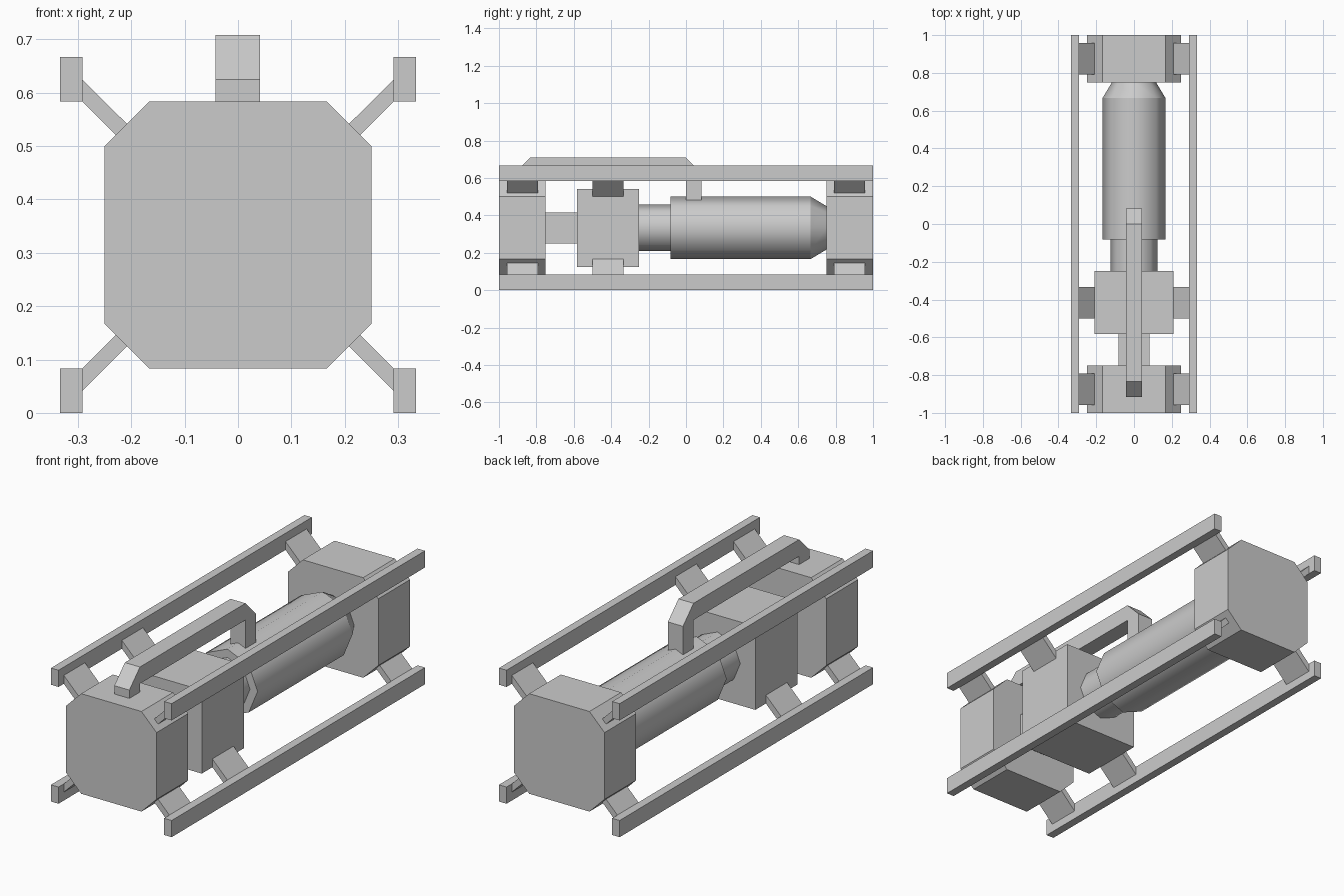
import bpy, bmesh, math

if "Cube" in bpy.data.objects:
    bpy.data.objects.remove(bpy.data.objects["Cube"])

CZ = 1 / 3  # height of the central axis


def finish(bm, name):
    bmesh.ops.recalc_face_normals(bm, faces=bm.faces)
    me = bpy.data.meshes.new(name)
    bm.to_mesh(me)
    bm.free()
    ob = bpy.data.objects.new(name, me)
    bpy.context.collection.objects.link(ob)
    return ob


def prism(name, points, direction):
    """Extrude a closed 3D outline along a direction."""
    bm = bmesh.new()
    face = bm.faces.new([bm.verts.new(p) for p in points])
    ext = bmesh.ops.extrude_face_region(bm, geom=[face], use_keep_orig=True)
    verts = [v for v in ext["geom"] if isinstance(v, bmesh.types.BMVert)]
    bmesh.ops.translate(bm, verts=verts, vec=direction)
    return finish(bm, name)


def along_y(name, outline, y0, y1):
    return prism(name, [(x, y0, z) for x, z in outline], (0, y1 - y0, 0))


def rect(x0, x1, z0, z1):
    return [(x0, z0), (x1, z0), (x1, z1), (x0, z1)]


def lathe(name, profile, sides=8):
    """Capped body around the y axis from (y, radius) pairs, smooth around, sharp at rings."""
    bm = bmesh.new()
    rings = []
    for y, r in profile:
        rings.append([bm.verts.new((r * math.cos(a), y, CZ + r * math.sin(a)))
                      for a in (i * math.tau / sides for i in range(sides))])
    for a, b in zip(rings, rings[1:]):
        for i in range(sides):
            j = (i + 1) % sides
            bm.faces.new((a[i], a[j], b[j], b[i])).smooth = True
    bm.faces.new(rings[0])
    bm.faces.new(rings[-1])
    for ring in rings:
        for i in range(sides):
            bm.edges.get((ring[i], ring[(i + 1) % sides])).smooth = False
    return finish(bm, name)


# Chamfered end blocks
octagon = [(sx * x, CZ + sz * z) for sx, sz, pts in (
    (1, 1, ((0.25, 0.1667), (0.1667, 0.25))),
    (-1, 1, ((0.1667, 0.25), (0.25, 0.1667))),
    (-1, -1, ((0.25, 0.1667), (0.1667, 0.25))),
    (1, -1, ((0.1667, 0.25), (0.25, 0.1667)))) for x, z in pts]
along_y("front_end_block", octagon, -1, -0.75)
along_y("back_end_block", octagon, 0.75, 1)

# Middle block and the neck joining it to the front
along_y("middle_block", rect(-0.2083, 0.2083, 0.125, 0.5417), -0.5833, -0.25)
along_y("front_neck", rect(-0.0833, 0.0833, 0.25, 0.4167), -0.75, -0.5833)

# Barrel with tapered end, and its collar
lathe("collar", [(-0.25, 0.125), (-0.0833, 0.125)])
lathe("barrel", [(-0.0833, 0.1667), (0.6667, 0.1667), (0.75, 0.1167)])

# Corner rails and diagonal struts, mirrored to four corners
for sx, side in ((-1, "left"), (1, "right")):
    for sz, level in ((-1, "lower"), (1, "upper")):
        def corner(pts):
            return [(sx * x, CZ + sz * (z - CZ)) for x, z in pts]
        along_y(f"{level}_{side}_rail", corner(rect(0.2917, 0.3333, 0.5833, 0.6667)), -1, 1)
        strut = corner([(0.2917, 0.625), (0.2083, 0.5417), (0.2083, 0.5), (0.2917, 0.5833)])
        for y0, y1, place in ((-0.9583, -0.7917, "front"), (-0.5, -0.3333, "middle"),
                              (0.7917, 0.9583, "back")):
            along_y(f"{level}_{side}_{place}_strut", strut, y0, y1)

# Carrying handle
handle = [(-0.9167, 0.5833), (-0.9167, 0.625), (-0.8333, 0.7083), (0, 0.7083),
          (0.0833, 0.625), (0.0833, 0.46), (0, 0.46), (0, 0.625),
          (-0.8333, 0.625), (-0.8333, 0.5833)]
prism("carry_handle", [(-0.0417, y, z) for y, z in handle], (0.0833, 0, 0))
